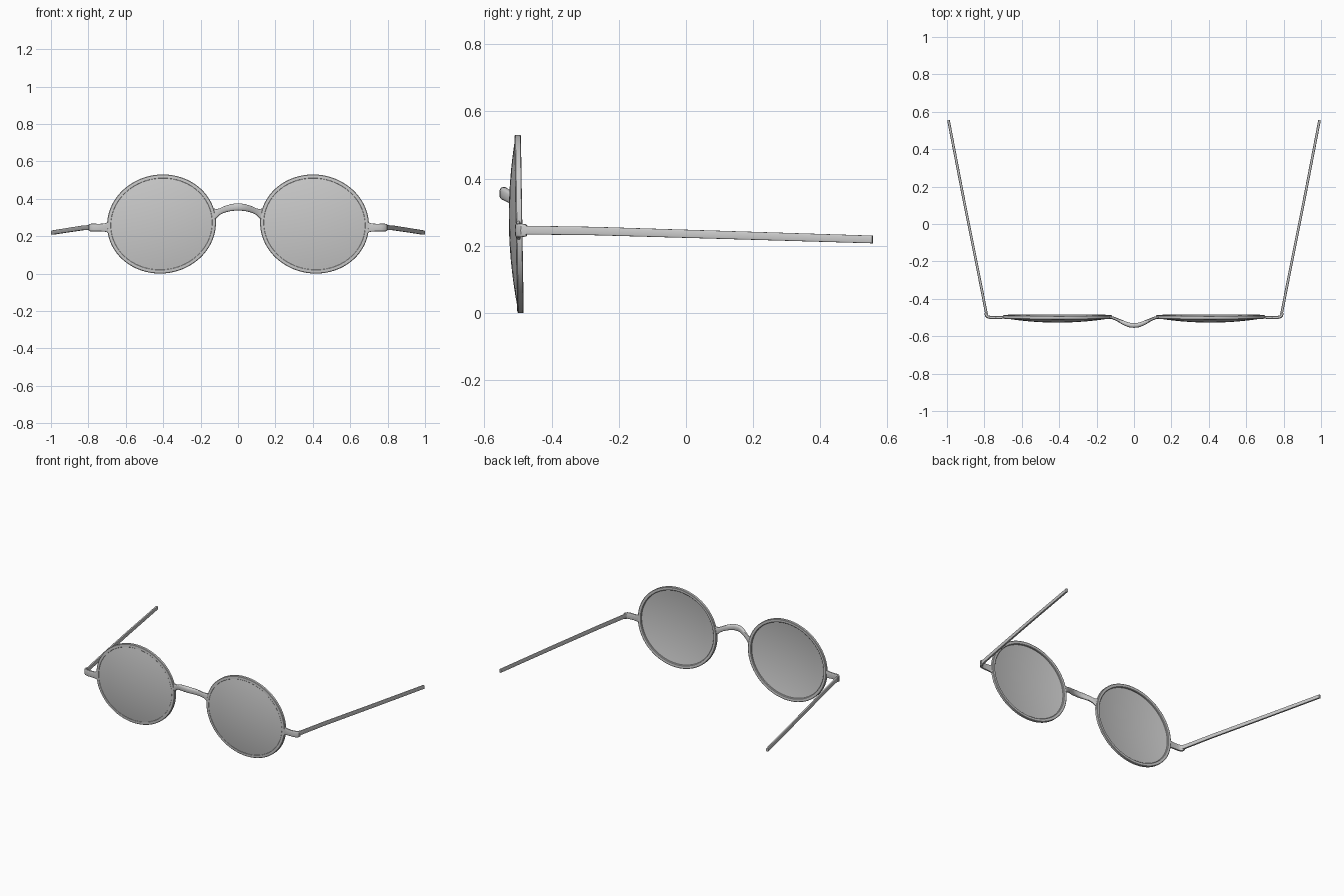
import bpy
from math import cos, sin, tau, copysign
from mathutils import Vector

if "Cube" in bpy.data.objects:
    bpy.data.objects.remove(bpy.data.objects["Cube"])

N = 72


def make(name, verts, faces, angle=0.6):
    """Mesh object for the right half, mirrored across x = 0."""
    mesh = bpy.data.meshes.new(name)
    mesh.from_pydata(verts, [], faces)
    mesh.update()
    obj = bpy.data.objects.new(name, mesh)
    bpy.context.collection.objects.link(obj)
    bpy.ops.object.select_all(action='DESELECT')
    obj.select_set(True)
    bpy.context.view_layer.objects.active = obj
    bpy.ops.object.mode_set(mode='EDIT')
    bpy.ops.mesh.select_all(action='SELECT')
    bpy.ops.mesh.normals_make_consistent(inside=False)
    bpy.ops.object.mode_set(mode='OBJECT')
    bpy.ops.object.shade_smooth_by_angle(angle=angle)
    obj.modifiers.new("mirror", 'MIRROR').merge_threshold = 0.0005
    return obj


def outline(t, inset, y):
    """Point on the slightly oval, slightly tilted lens outline."""
    x = 0.409 + (0.291 - inset) * cos(t) - 0.008 * sin(t)
    z = 0.265 + (0.265 - inset) * sin(t)
    return (x, y - 0.016 * (z - 0.265), z)


def bar(name, stations, power=0.5, cap_start=True):
    """Rounded bar along stations (x, y, z, thickness, height)."""
    k, verts = 16, []
    pts = [Vector(s[:3]) for s in stations]
    for i, (x, y, z, w, h) in enumerate(stations):
        d = pts[min(i + 1, len(pts) - 1)] - pts[max(i - 1, 0)]
        if not cap_start and i == 0:
            d = Vector((1, 0, 0))
        n = Vector((-d.y, d.x, 0)).normalized()
        for j in range(k):
            c, s = cos(tau * j / k), sin(tau * j / k)
            a = copysign(abs(c) ** power, c) * w / 2
            b = copysign(abs(s) ** power, s) * h / 2
            verts.append(pts[i] + n * a + Vector((0, 0, b)))
    faces = [(i * k + j, i * k + (j + 1) % k, (i + 1) * k + (j + 1) % k, (i + 1) * k + j)
             for i in range(len(pts) - 1) for j in range(k)]
    faces.append(tuple(range((len(pts) - 1) * k, len(pts) * k)))
    if cap_start:
        faces.append(tuple(range(k)))
    return make(name, verts, faces)


# Rims: small chamfered section swept around the outline
section = [(0.0, -0.489), (0.0, -0.503), (0.003, -0.506), (0.019, -0.507),
           (0.022, -0.505), (0.022, -0.491), (0.019, -0.488), (0.003, -0.487)]
m = len(section)
verts = [outline(tau * i / N, r, y) for i in range(N) for r, y in section]
faces = [(i * m + j, i * m + (j + 1) % m,
          (i + 1) % N * m + (j + 1) % m, (i + 1) % N * m + j)
         for i in range(N) for j in range(m)]
make("rim", verts, faces)

# Lenses: thin domed discs bulging forward
rings = 10
verts, faces = [], []
for edge_y, dome in ((-0.506, 0.021), (-0.498, 0.021)):
    base = len(verts)
    for r in range(1, rings + 1):
        f = r / rings
        for i in range(N):
            x, y, z = outline(tau * i / N, 0.02, edge_y)
            verts.append((0.409 + (x - 0.409) * f,
                          edge_y - 0.016 * (z - 0.265) * f - dome * (1 - f * f),
                          0.265 + (z - 0.265) * f))
    verts.append((0.409, edge_y - dome, 0.265))
    for i in range(N):
        j = (i + 1) % N
        faces.append((base + i, base + j, len(verts) - 1))
        faces += [(base + r * N + i, base + r * N + j, base + (r + 1) * N + j,
                   base + (r + 1) * N + i) for r in range(rings - 1)]
front, back = (rings - 1) * N, rings * N + 1 + (rings - 1) * N
faces += [(front + i, front + (i + 1) % N, back + (i + 1) % N, back + i) for i in range(N)]
make("lens", verts, faces)

# Nose bridge: forward arch flaring into the rims
bar("bridge", [(0, -0.542, 0.356, 0.026, 0.038), (0.02, -0.541, 0.355, 0.025, 0.038),
               (0.04, -0.535, 0.352, 0.023, 0.037), (0.06, -0.526, 0.347, 0.021, 0.036),
               (0.08, -0.516, 0.340, 0.018, 0.035), (0.10, -0.507, 0.330, 0.016, 0.036),
               (0.115, -0.501, 0.321, 0.015, 0.048), (0.13, -0.498, 0.315, 0.014, 0.066)],
    power=0.7, cap_start=False)

# End pieces: lugs that curve back to the hinges
bar("end_piece", [(0.688, -0.497, 0.248, 0.014, 0.072), (0.70, -0.499, 0.247, 0.014, 0.052),
                  (0.715, -0.500, 0.246, 0.015, 0.043), (0.74, -0.501, 0.246, 0.016, 0.040),
                  (0.765, -0.500, 0.246, 0.016, 0.041), (0.782, -0.496, 0.246, 0.016, 0.041),
                  (0.790, -0.488, 0.246, 0.016, 0.040), (0.793, -0.475, 0.246, 0.014, 0.036)])

# Temples: straight arms splaying outwards and dropping slightly
bar("temple", [(0.788, -0.485, 0.247, 0.014, 0.026), (0.83, -0.27, 0.244, 0.014, 0.025),
               (0.91, 0.13, 0.232, 0.014, 0.024), (0.992, 0.555, 0.219, 0.014, 0.023)],
    power=0.35)
